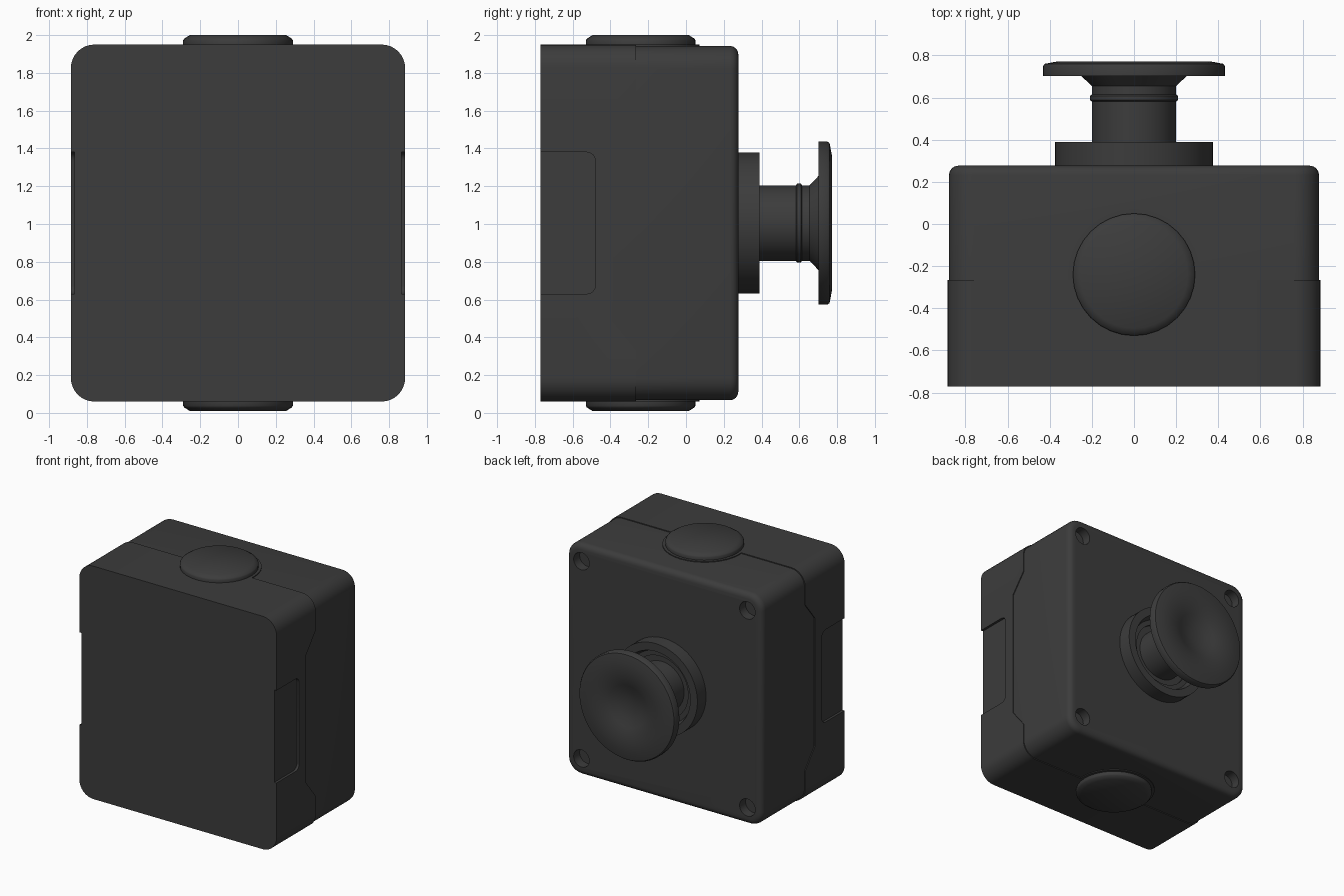
import bpy, bmesh, math
from mathutils import Matrix, Vector

if "Cube" in bpy.data.objects:
    bpy.data.objects.remove(bpy.data.objects["Cube"])

CZ = 1.005          # height of the box centre
dark = bpy.data.materials.new("dark_plastic")
dark.diffuse_color = (0.045, 0.045, 0.045, 1)
dark.use_nodes = True
dark.node_tree.nodes["Principled BSDF"].inputs["Base Color"].default_value = dark.diffuse_color


def finish(name, bm, matrix=Matrix()):
    bm.transform(matrix)
    bmesh.ops.recalc_face_normals(bm, faces=bm.faces)
    mesh = bpy.data.meshes.new(name)
    bm.to_mesh(mesh)
    bm.free()
    mesh.materials.append(dark)
    obj = bpy.data.objects.new(name, mesh)
    bpy.context.collection.objects.link(obj)
    return obj


def activate(obj):
    bpy.ops.object.select_all(action='DESELECT')
    obj.select_set(True)
    bpy.context.view_layer.objects.active = obj


def smooth(obj):
    activate(obj)
    bpy.ops.object.shade_smooth_by_angle(angle=math.radians(35))


def prism(name, points, direction, bevel=0, segments=4):
    """Extrude a flat outline; optionally round the far rim."""
    bm = bmesh.new()
    face = bm.faces.new([bm.verts.new(p) for p in points])
    ext = bmesh.ops.extrude_face_region(bm, geom=[face], use_keep_orig=True)
    far = [v for v in ext["geom"] if isinstance(v, bmesh.types.BMVert)]
    bmesh.ops.translate(bm, verts=far, vec=direction)
    if bevel:
        rim = [e for e in bm.edges if all(v in far for v in e.verts)]
        bmesh.ops.recalc_face_normals(bm, faces=bm.faces)
        bmesh.ops.bevel(bm, geom=rim, offset=bevel, segments=segments,
                        profile=0.5, affect='EDGES')
    return finish(name, bm)


def rounded_rect(w, h, r, y, n=8):
    pts = []
    for k, (sx, sz) in enumerate([(1, 1), (-1, 1), (-1, -1), (1, -1)]):
        for i in range(n + 1):
            a = math.pi / 2 * (k + i / n)
            pts.append(Vector((sx * (w - r) + r * math.cos(a), y,
                               CZ + sz * (h - r) + r * math.sin(a))))
    return pts


def lathe(name, profile, matrix, sides=64):
    bm = bmesh.new()
    vs = [bm.verts.new((r, 0, z)) for r, z in profile]
    es = [bm.edges.new(p) for p in zip(vs, vs[1:])]
    bmesh.ops.spin(bm, geom=vs + es, cent=(0, 0, 0), axis=(0, 0, 1),
                   angle=2 * math.pi, steps=sides, use_duplicate=False)
    bmesh.ops.remove_doubles(bm, verts=bm.verts, dist=1e-4)
    return finish(name, bm, matrix)


def cut(obj, cutter):
    mod = obj.modifiers.new("cut", 'BOOLEAN')
    mod.operation, mod.solver, mod.object = 'DIFFERENCE', 'EXACT', cutter
    activate(obj)
    bpy.ops.object.modifier_apply(modifier=mod.name)
    bpy.data.objects.remove(cutter)


forward = Matrix.Translation((0, 0, CZ)) @ Matrix.Rotation(-math.pi / 2, 4, 'X')

# Base half with the stepped seam
base = prism("base_housing", rounded_rect(0.885, 0.945, 0.125, -0.77), (0, 0.6, 0))
seam = [(-0.265, -0.2), (-0.265, 0.33), (-0.39, 0.485), (-0.39, 1.525),
        (-0.265, 1.68), (-0.265, 2.2), (0.5, 2.2), (0.5, -0.2)]
cut(base, prism("seam_cutter", [(-1.2, y, z) for y, z in seam], (2.4, 0, 0)))

# Shallow side recesses, open towards the front
for s in (-1, 1):
    bm = bmesh.new()
    bmesh.ops.create_cube(bm, size=1)
    bm.transform(Matrix.Translation((s * 0.965, -0.68, CZ))
                 @ Matrix.Diagonal((0.2, 0.4, 0.75, 1)))
    bmesh.ops.bevel(bm, geom=[e for e in bm.edges
                              if all(v.co.y > -0.5 for v in e.verts)
                              and abs(e.verts[0].co.z - e.verts[1].co.z) < 0.01],
                    offset=0.045, segments=4, profile=0.5, affect='EDGES')
    cut(base, finish("recess_cutter", bm))
smooth(base)

# Cover half with four screw holes
lid = prism("cover", rounded_rect(0.878, 0.938, 0.12, -0.45), (0, 0.727, 0), bevel=0.045)
for x in (-0.745, 0.745):
    for z in (-0.8, 0.8):
        hole = lathe("hole_cutter", [(0, 0.2), (0.07, 0.2), (0.07, 0.4), (0, 0.4)],
                     Matrix.Translation((x, 0, z)) @ forward, 32)
        cut(lid, hole)
smooth(lid)

# Knockout plugs with a flush flange, top and bottom
plug = [(0, 0.8), (0.312, 0.8), (0.312, 0.945), (0.29, 0.945), (0.29, 0.968),
        (0.285, 0.976), (0.255, 0.995), (0, 0.995)]
for name, turn in (("top_plug", 0), ("bottom_plug", math.pi)):
    smooth(lathe(name, plug, Matrix.Translation((0, -0.24, CZ))
                 @ Matrix.Rotation(turn, 4, 'X'), 32))

# Collar around the button, hollow inside
smooth(lathe("button_collar", [(0, 0.26), (0.374, 0.26), (0.374, 0.388), (0.31, 0.388),
                               (0.29, 0.33), (0.25, 0.33), (0.25, 0.31), (0, 0.31)],
             forward))

# Stem with its ring
smooth(lathe("button_stem", [(0, 0.29), (0.2, 0.29), (0.2, 0.582), (0.209, 0.588),
                             (0.209, 0.608), (0.2, 0.614), (0.2, 0.68), (0, 0.68)],
             forward))

# Dished mushroom head
smooth(lathe("mushroom_head", [(0, 0.655), (0.2, 0.655), (0.25, 0.702), (0.432, 0.702),
                               (0.432, 0.748), (0.424, 0.76), (0.36, 0.772),
                               (0.29, 0.772), (0.22, 0.764), (0.17, 0.748),
                               (0.11, 0.728), (0.05, 0.718), (0, 0.716)], forward))
